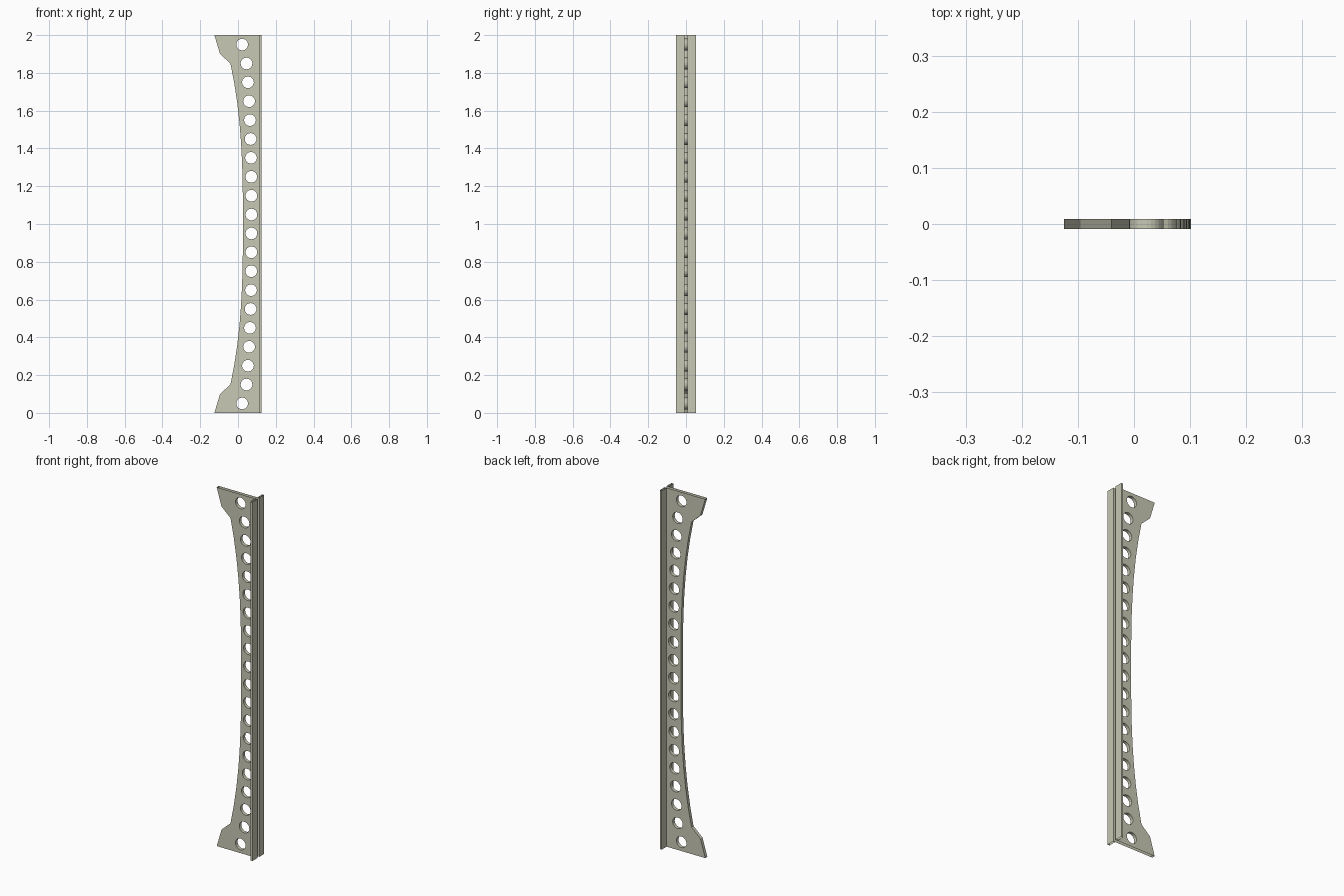
import bpy, bmesh, math
from mathutils import Vector

if "Cube" in bpy.data.objects:
    bpy.data.objects.remove(bpy.data.objects["Cube"])

mat = bpy.data.materials.new("grey green metal")
mat.diffuse_color = (0.58, 0.58, 0.46, 1)
mat.use_nodes = True
mat.node_tree.nodes["Principled BSDF"].inputs["Base Color"].default_value = mat.diffuse_color

T = 0.009            # half thickness of the web
X_OUT, X_IN = 0.125, 0.113
Y_FL = 0.0525        # half width of the flange


def bow(z):
    return (abs(z - 1) / 0.85) ** 2.8


# Web outline: flared feet joined by a bowed inner edge
inner = [(-0.125, 0), (-0.095, 0.1)]
inner += [(0.026 - 0.066 * bow(z), z) for z in [0.15 + 1.7 * i / 16 for i in range(17)]]
inner += [(-0.095, 1.9), (-0.125, 2)]
outline = inner + [(X_OUT, 2), (X_OUT, 0)]

loops = [outline]
for k in range(20):
    z = 0.05 + 0.1 * k
    cx = 0.022 if k in (0, 19) else 0.071 - 0.026 * bow(z)
    loops.append([(cx + 0.031 * math.cos(a), z + 0.031 * math.sin(a))
                  for a in [2 * math.pi * i / 24 for i in range(24)]])


# Web: two pierced skins, lined holes and inner edge, open at ends and back
bm = bmesh.new()
for y in (-T, T):
    edges = []
    for pts in loops:
        vs = [bm.verts.new((x, y, z)) for x, z in pts]
        edges += [bm.edges.new((vs[i], vs[(i + 1) % len(vs)])) for i in range(len(vs))]
    bmesh.ops.triangle_fill(bm, edges=edges, use_beauty=True, normal=Vector((0, 1 if y > 0 else -1, 0)))
bmesh.ops.recalc_face_normals(bm, faces=bm.faces)
for f in bm.faces:
    if f.normal.y * f.calc_center_median().y < 0:
        f.normal_flip()
for n, pts in enumerate(loops):
    closed = n > 0
    count = len(pts) if closed else len(inner) - 1
    for i in range(count):
        a, b = pts[i], pts[(i + 1) % len(pts)]
        quad = [(a[0], -T, a[1]), (a[0], T, a[1]), (b[0], T, b[1]), (b[0], -T, b[1])]
        bm.faces.new([bm.verts.new(p) for p in quad])
bmesh.ops.remove_doubles(bm, verts=bm.verts, dist=1e-5)
me = bpy.data.meshes.new("web")
bm.to_mesh(me)
bm.free()
me.materials.append(mat)
bpy.context.collection.objects.link(bpy.data.objects.new("web", me))


# Flange halves: hollow strips, open at both ends
for name, s in (("front_flange", -1), ("back_flange", 1)):
    prof = [(X_IN, s * T), (X_IN, s * Y_FL), (X_OUT, s * Y_FL), (X_OUT, s * T)]
    bm = bmesh.new()
    rows = [[bm.verts.new((x, y, z)) for x, y in prof] for z in (0, 2)]
    for i in range(3):
        q = [rows[0][i], rows[0][i + 1], rows[1][i + 1], rows[1][i]]
        bm.faces.new(q if s < 0 else q[::-1])
    me = bpy.data.meshes.new(name)
    bm.to_mesh(me)
    bm.free()
    me.materials.append(mat)
    bpy.context.collection.objects.link(bpy.data.objects.new(name, me))
